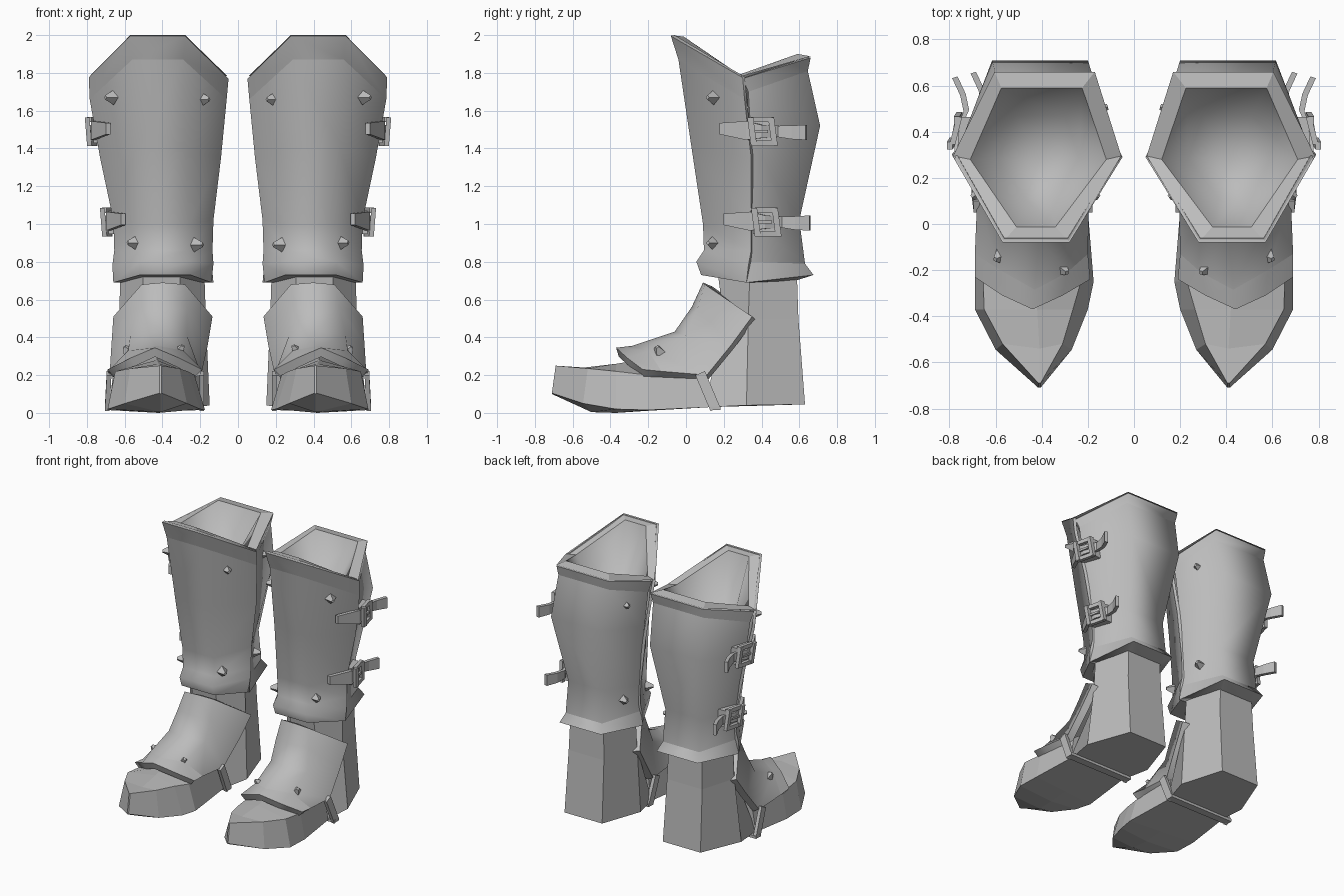
import bpy, bmesh, math
from mathutils import Vector

grey = bpy.data.materials.new("steel_grey")
grey.diffuse_color = (0.5, 0.5, 0.5, 1)


def finish(name, bm, angle=0, thick=0):
    """Make an object of one boot, then mirror it to the other boot."""
    me = bpy.data.meshes.new(name)
    bm.to_mesh(me)
    bm.free()
    me.materials.append(grey)
    ob = bpy.data.objects.new(name, me)
    bpy.context.collection.objects.link(ob)
    bpy.ops.object.select_all(action='DESELECT')
    bpy.context.view_layer.objects.active = ob
    ob.select_set(True)
    if thick:
        m = ob.modifiers.new("thickness", 'SOLIDIFY')
        m.thickness = thick
        m.offset = -1
        bpy.ops.object.modifier_apply(modifier=m.name)
    if angle:
        bpy.ops.object.shade_smooth_by_angle(angle=math.radians(angle), keep_sharp_edges=True)
    m = ob.modifiers.new("other_boot", 'MIRROR')
    m.use_mirror_merge = False
    return ob


def loft(name, rows, angle=0, thick=0, closed=False, centre=None, sharp=()):
    """Skin rows of points; closed rows become a capped solid, open ones a sheet facing away from centre."""
    bm = bmesh.new()
    vs = [[bm.verts.new(p) for p in r] for r in rows]
    n = len(rows[0])
    for a, b in zip(vs, vs[1:]):
        for i in range(n if closed else n - 1):
            j = (i + 1) % n
            bm.faces.new((a[i], a[j], b[j], b[i]))
    if closed:
        bm.faces.new(vs[0])
        bm.faces.new(vs[-1])
    bmesh.ops.recalc_face_normals(bm, faces=bm.faces)
    if centre:
        c = Vector(centre)
        if sum((f.calc_center_median() - c).dot(f.normal) for f in bm.faces) < 0:
            bmesh.ops.reverse_faces(bm, faces=bm.faces)
    for r in sharp:
        for a, b in zip(vs[r], vs[r][1:]):
            bm.edges.get((a, b)).smooth = False
    return finish(name, bm, angle, thick)


# Shin plate: inner side, front pair, outer side
loft("shin_plate", [
    [(.05, .29, 1.77), (.28, -.08, 1.995), (.57, -.08, 1.995), (.79, .30, 1.775)],
    [(.06, .31, 1.66), (.29, -.04, 1.87), (.56, -.04, 1.87), (.785, .31, 1.66)],
    [(.09, .345, 1.35), (.28, .03, 1.4), (.54, .03, 1.4), (.73, .345, 1.35)],
    [(.13, .345, 1.02), (.26, .09, 1.0), (.52, .09, 1.0), (.66, .345, 1.02)],
    [(.135, .345, .86), (.26, .095, .86), (.52, .095, .86), (.655, .345, .86)],
    [(.13, .33, .79), (.25, .055, .80), (.52, .055, .80), (.665, .33, .78)],
    [(.14, .32, .69), (.25, .08, .73), (.52, .08, .73), (.66, .32, .69)],
    [(.19, .33, .69), (.31, .17, .72), (.50, .17, .72), (.61, .33, .69)],
], 75, .02, centre=(.41, .4, 1.3), sharp=(1, 6))

# Calf plate: outer side, back pair, inner side
loft("calf_plate", [
    [(.77, .30, 1.77), (.605, .66, 1.88), (.17, .66, 1.88), (.07, .30, 1.77)],
    [(.76, .33, 1.70), (.60, .645, 1.81), (.18, .645, 1.81), (.08, .33, 1.70)],
    [(.73, .345, 1.45), (.615, .71, 1.52), (.20, .71, 1.52), (.10, .345, 1.45)],
    [(.65, .35, 1.0), (.55, .60, 1.02), (.25, .60, 1.02), (.14, .35, 1.0)],
    [(.65, .33, .8), (.55, .63, .79), (.25, .63, .79), (.14, .33, .8)],
    [(.66, .32, .69), (.57, .675, .73), (.23, .675, .73), (.13, .32, .69)],
    [(.61, .33, .69), (.53, .58, .70), (.28, .58, .70), (.19, .33, .69)],
], 75, .02, centre=(.41, .3, 1.3), sharp=(1, 4, 5))

# Wide rim sloping inwards, and the smooth hollow below it
outer = [(.28, -.08, 2), (.57, -.08, 2), (.785, .295, 1.782),
         (.605, .66, 1.888), (.17, .66, 1.888), (.055, .295, 1.782)]
inner = [(.34, -.012, 1.992), (.51, -.012, 1.992), (.71, .28, 1.79),
         (.575, .59, 1.9), (.225, .59, 1.9), (.12, .28, 1.79)]
ring = lambda s, z: [(.41 + (x - .41) * s, .29 + (y - .29) * s, z) for x, y, _ in inner]
bm = bmesh.new()
rim = [[bm.verts.new(p) for p in r] for r in (outer, inner)]
for i in range(6):
    j = (i + 1) % 6
    bm.faces.new((rim[0][i], rim[0][j], rim[1][j], rim[1][i]))
finish("top_rim", bm)
bm = bmesh.new()
bowl = [[bm.verts.new(p) for p in r] for r in (inner, ring(.6, 1.66))]
for i in range(6):
    j = (i + 1) % 6
    bm.faces.new((bowl[0][i], bowl[0][j], bowl[1][j], bowl[1][i]))
bottom = bm.verts.new((.41, .28, 1.62))
for i in range(6):
    bm.faces.new((bowl[1][i], bowl[1][(i + 1) % 6], bottom))
finish("hollow", bm, 180)

# Ankle and heel column
loft("heel", [
    [(.31, .16, .8), (.50, .16, .8), (.62, .34, .8), (.54, .585, .8), (.27, .585, .8), (.18, .34, .8)],
    [(.30, .2, .5), (.51, .2, .5), (.63, .33, .5), (.55, .595, .5), (.26, .595, .5), (.17, .33, .5)],
    [(.21, .1, .03), (.65, .1, .03), (.68, .32, .04), (.56, .63, .045), (.25, .63, .045), (.15, .32, .04)],
], closed=True)

# Toe cap: sole corner, sole keel, sole corner, top corner, ridge, top corner
loft("toe_cap", [
    [(.405, -.71, .105), (.41, -.71, .1), (.415, -.71, .105), (.415, -.69, .25), (.41, -.69, .25), (.405, -.69, .25)],
    [(.27, -.545, .05), (.41, -.5, .004), (.60, -.545, .05), (.57, -.52, .235), (.41, -.54, .24), (.31, -.52, .235)],
    [(.20, -.37, .02), (.42, -.37, 0), (.69, -.37, .02), (.65, -.37, .22), (.42, -.37, .26), (.265, -.37, .22)],
    [(.175, -.25, .015), (.42, -.22, .01), (.69, -.2, .015), (.655, -.2, .2), (.43, -.25, .28), (.23, -.25, .2)],
    [(.205, .12, .03), (.42, .12, .03), (.66, .12, .03), (.63, .12, .2), (.42, .12, .35), (.225, .12, .2)],
], closed=True)

# Instep plate arching over the foot
loft("instep_plate", [
    [(.19, -.24, .23), (.31, -.31, .29), (.44, -.37, .345), (.57, -.31, .29), (.69, -.23, .23)],
    [(.20, -.13, .22), (.29, -.21, .33), (.43, -.285, .355), (.58, -.2, .33), (.69, -.13, .22)],
    [(.195, .11, .20), (.27, 0, .41), (.41, -.06, .43), (.57, 0, .41), (.68, .11, .20)],
    [(.16, .24, .36), (.27, .06, .55), (.40, .03, .56), (.54, .06, .55), (.67, .24, .36)],
    [(.135, .35, .51), (.28, .11, .68), (.40, .09, .69), (.51, .10, .68), (.66, .35, .51)],
], 60, .05, centre=(.41, .2, .2), sharp=(1,))


def ribbon(name, path, half, thick, out=(1, 0, 0), up=(0, 0, 1)):
    """Flat band of rectangular section along a path; half is one half-width or one per point."""
    o, u = Vector(out) * thick, Vector(up)
    halves = half if isinstance(half, tuple) else (half,) * len(path)
    rows = []
    for p, h in zip(path, halves):
        a, b = Vector(p) - u * h, Vector(p) + u * h
        rows.append([a, b, b + o, a + o])
    loft(name, rows, closed=True)


# Band running down both sides and under the sole
ribbon("sole_strap_outer", [(.67, .075, .21), (.68, .155, .02)], .028, .025, up=(0, .9, .4))
ribbon("sole_strap_inner", [(.18, .075, .21), (.18, .155, .02)], .028, .025, up=(0, .9, .4))
ribbon("sole_strap_under", [(.18, .155, .015), (.705, .155, .015)], .028, .02, out=(0, 0, 1), up=(0, 1, 0))

# Buckled straps on the outer side
for label, x, y, z in (("upper", .745, .405, 1.49), ("lower", .665, .425, 1.01)):
    ribbon(label + "_strap", [(x - .07, y - .22, z + .015), (x + .01, y - .08, z + .005),
                              (x + .01, y, z), (x - .03, y + .09, z),
                              (x - .015, y + .16, z - .005), (x + .02, y + .235, z - .005)],
           (.03, .05, .035, .03, .036, .04), .025, out=(.95, -.3, 0))
    for side in (-1, 1):
        off = x + .02 - side * .015
        ribbon(label + "_buckle_post", [(off - .006, y + side * .055 + .01, z - .075),
                                        (off + .006, y + side * .055 - .01, z + .075)],
               .016, .025, up=(0, 1, 0))
        ribbon(label + "_buckle_bar", [(x + .03, y - .06, z + side * .063), (x, y + .06, z + side * .063)],
               .014, .025)
    ribbon(label + "_buckle_pin", [(x + .035, y - .05, z), (x + .02, y + .03, z)], .008, .015)
    ribbon(label + "_buckle_base", [(x - .05, y - .07, z), (x - .06, y + .06, z)], .062, .07)

# Faceted rivets: position, outward direction and size
for p, d, s in (((.175, .13, 1.66), (-.8, -.6, 0), 1), ((.68, .13, 1.67), (.8, -.6, 0), 1),
                ((.21, .13, .89), (-.85, -.5, 0), 1), ((.56, .13, .90), (.85, -.5, 0), 1),
                ((.14, .50, 1.65), (-.95, .3, 0), 1), ((.175, .47, .92), (-.9, .4, 0), 1),
                ((.585, -.145, .33), (.6, -.3, .7), 1.2), ((.305, -.2, .335), (-.5, -.4, .7), .9)):
    bm = bmesh.new()
    bmesh.ops.create_cone(bm, cap_ends=True, segments=4, radius1=.04 * s, radius2=.012, depth=.055)
    rot = Vector(d).to_track_quat('Z', 'Y')
    for v in bm.verts:
        v.co = rot @ v.co + Vector(p)
    finish("rivet", bm)
